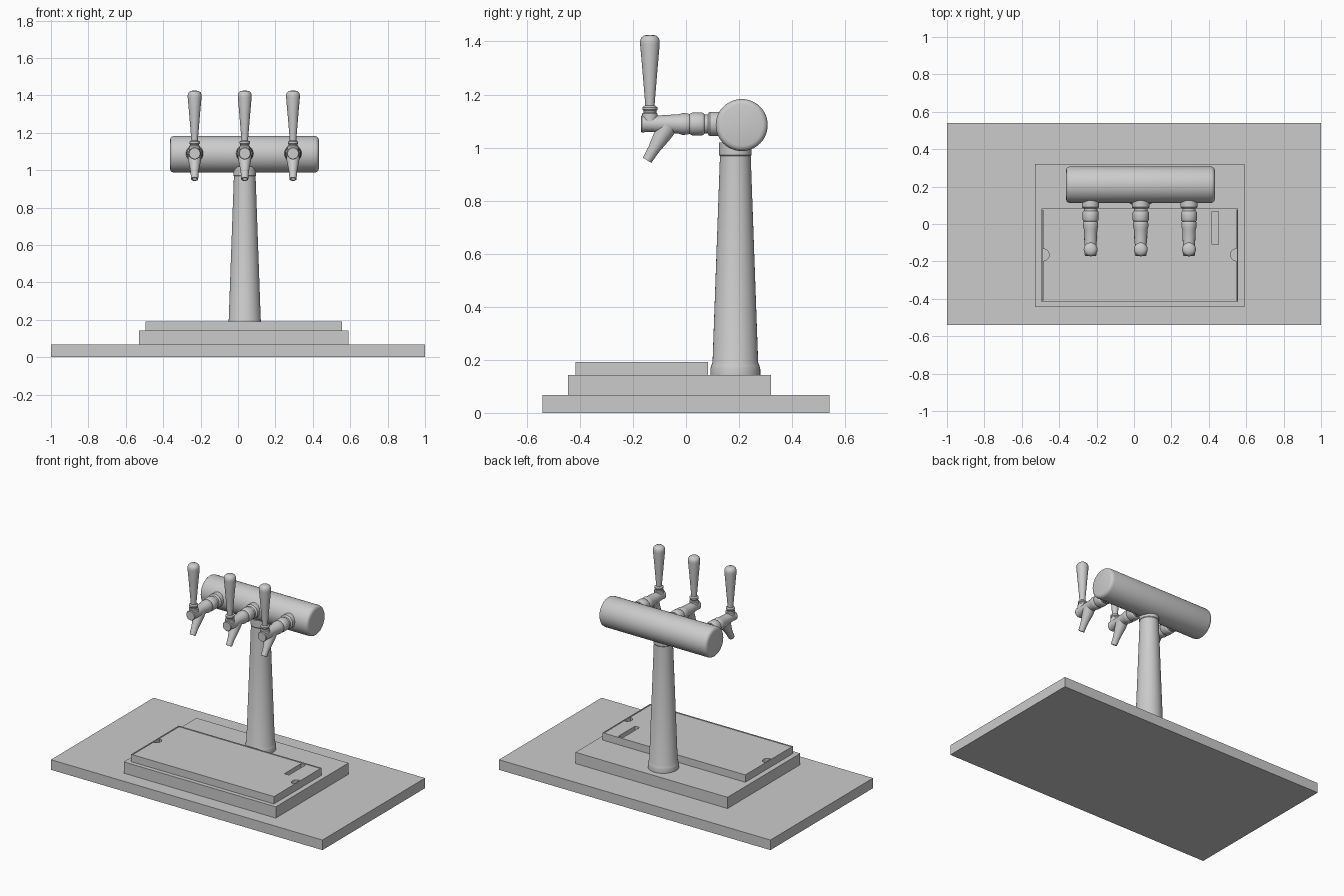
import bpy, bmesh, math
from mathutils import Vector

if "Cube" in bpy.data.objects:
    bpy.data.objects.remove(bpy.data.objects["Cube"])


def finish(name, bm, smooth=True):
    bmesh.ops.recalc_face_normals(bm, faces=bm.faces)
    me = bpy.data.meshes.new(name)
    bm.to_mesh(me)
    bm.free()
    ob = bpy.data.objects.new(name, me)
    bpy.context.collection.objects.link(ob)
    if smooth:
        bpy.ops.object.select_all(action='DESELECT')
        ob.select_set(True)
        bpy.context.view_layer.objects.active = ob
        bpy.ops.object.shade_smooth_by_angle(angle=math.radians(35))
    return ob


def box(name, x0, x1, y0, y1, z0, z1, bevel=0):
    bm = bmesh.new()
    bmesh.ops.create_cube(bm, size=1)
    for v in bm.verts:
        v.co = ((x0 + x1) / 2 + v.co.x * (x1 - x0),
                (y0 + y1) / 2 + v.co.y * (y1 - y0),
                (z0 + z1) / 2 + v.co.z * (z1 - z0))
    ob = finish(name, bm, False)
    if bevel:
        m = ob.modifiers.new("bevel", 'BEVEL')
        m.width, m.segments = bevel, 2
    return ob


def lathe(name, profile, origin, axis=(0, 0, 1), n=32):
    """Revolve (radius, height) points around an axis, with flat end caps."""
    rot = Vector((0, 0, 1)).rotation_difference(Vector(axis))
    bm = bmesh.new()
    rings = []
    for r, h in profile:
        rings.append([bm.verts.new(Vector(origin) + rot @ Vector(
            (r * math.cos(2 * math.pi * i / n), r * math.sin(2 * math.pi * i / n), h)))
            for i in range(n)])
    for a, b in zip(rings, rings[1:]):
        for i in range(n):
            j = (i + 1) % n
            bm.faces.new((a[i], a[j], b[j], b[i]))
    bm.faces.new(rings[0])
    bm.faces.new(rings[-1])
    return finish(name, bm)


def cut(target, cutter):
    cutter.hide_render = True
    cutter.hide_viewport = True
    cutter.display_type = 'WIRE'
    m = target.modifiers.new("cut", 'BOOLEAN')
    m.operation, m.solver, m.object = 'DIFFERENCE', 'EXACT', cutter


# Counter slab and raised plinth
box("counter_slab", -1, 1, -0.54, 0.54, 0, 0.067)
box("plinth", -0.53, 0.59, -0.445, 0.32, 0.067, 0.142)

# Drip tray with a thin rim, grate set inside it
TX0, TX1, TY0, TY1 = -0.495, 0.557, -0.417, 0.083
tray = box("drip_tray", TX0, TX1, TY0, TY1, 0.142, 0.191)
cut(tray, box("tray_cutter", TX0 + .007, TX1 - .007, TY0 + .007, TY1 - .007, 0.155, 0.25))
grate = box("drip_grate", TX0 + .009, TX1 - .009, TY0 + .009, TY1 - .009, 0.16, 0.189)
for i, x in enumerate((TX0 + .009, TX1 - .009)):
    cut(grate, lathe(f"finger_notch_cutter_{i}", [(0.032, 0), (0.032, 0.2)], (x, -0.165, 0.1)))
cut(grate, box("drain_slot_cutter", 0.418, 0.452, -0.11, 0.066, 0.1, 0.3))

# Tapered column with a flared foot and neck collar
CX = 0.036
lathe("column", [(0.094, 0.142), (0.094, 0.165), (0.091, 0.178), (0.086, 0.19),
                 (0.058, 0.968), (0.061, 0.972), (0.061, 1.02)], (CX, 0.186, 0), n=40)

# Horizontal barrel with rounded ends
L, R = 0.795, 0.098
end = [(0.078, 0), (0.088, 0.003), (0.095, 0.010), (R, 0.022)]
lathe("barrel", end + [(r, L - h) for r, h in reversed(end)],
      (-0.363, 0.21, 1.085), (1, 0, 0), 48)

# Three taps
for i, x in enumerate((-0.232, CX, 0.294)):
    # shank, coupling nut and body, running forward from the barrel
    lathe(f"tap_body_{i}", [
        (0.046, 0.0), (0.046, 0.045), (0.042, 0.05), (0.036, 0.053), (0.036, 0.065),
        (0.041, 0.069), (0.043, 0.074), (0.043, 0.112), (0.040, 0.118), (0.037, 0.121),
        (0.040, 0.128), (0.041, 0.148), (0.036, 0.165), (0.034, 0.21), (0.031, 0.255),
        (0.030, 0.285), (0.032, 0.297), (0.032, 0.296 + 0.005), (0.029, 0.305)],
        (x, 0.135, 1.089), (0, -1, 0))
    # spout angled down and forward
    lathe(f"tap_spout_{i}", [(0.036, -0.012), (0.034, 0.02), (0.022, 0.09),
                             (0.019, 0.138), (0.012, 0.138), (0.012, 0.10)],
          (x, -0.075, 1.07), (0, -0.52, -0.854), 24)
    # handle collar and flared handle
    lathe(f"handle_collar_{i}", [(0.029, 1.09), (0.029, 1.128), (0.024, 1.132), (0.024, 1.138),
                                 (0.028, 1.143), (0.028, 1.152), (0.020, 1.158)],
          (x, -0.136, 0), n=24)
    lathe(f"tap_handle_{i}", [(0.017, 1.15), (0.019, 1.18), (0.029, 1.30), (0.037, 1.39),
                              (0.037, 1.402), (0.033, 1.414), (0.024, 1.422), (0.01, 1.425)],
          (x, -0.136, 0), n=24)
